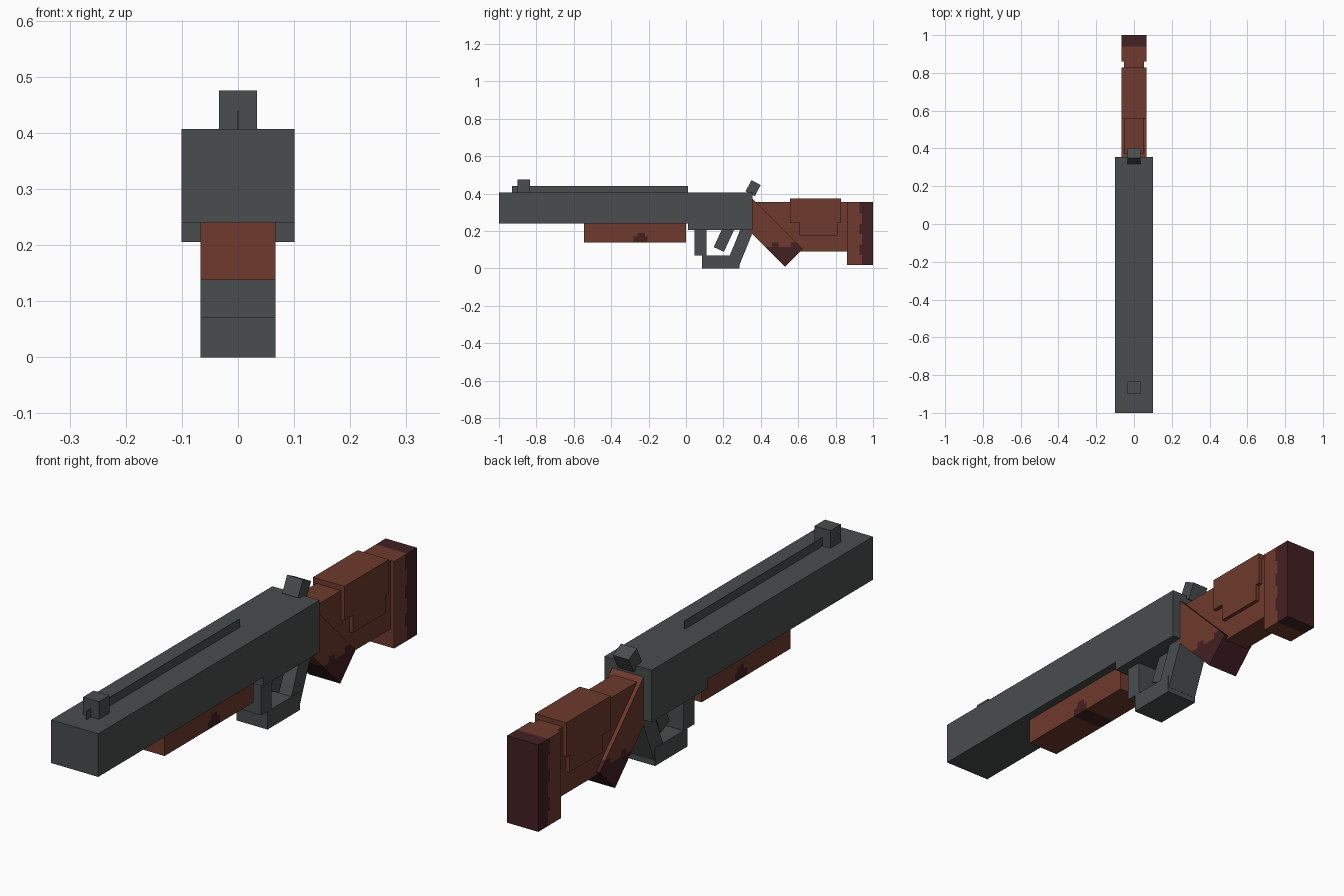
import bpy, bmesh
from math import radians, sin, cos
from mathutils import Vector

old = bpy.data.objects.get("Cube")
if old:
    bpy.data.objects.remove(old, do_unlink=True)


def material(name, rgb):
    m = bpy.data.materials.new(name)
    m.use_nodes = True
    m.diffuse_color = (*rgb, 1)
    m.node_tree.nodes["Principled BSDF"].inputs["Base Color"].default_value = (*rgb, 1)
    return m


STEEL = material("gunmetal grey", (0.066, 0.074, 0.074))
WOOD = material("red brown wood", (0.156, 0.042, 0.026))
DARK = material("dark worn wood", (0.054, 0.014, 0.016))


def prism(name, profile, half, mat, cuts=(), is_dark=None):
    """Extrude a side profile of (y, z) points across x, optionally painting faces by a rule."""
    bm = bmesh.new()
    face = bm.faces.new([bm.verts.new((-half, y, z)) for y, z in profile])
    ext = bmesh.ops.extrude_face_region(bm, geom=[face])
    moved = [v for v in ext["geom"] if isinstance(v, bmesh.types.BMVert)]
    bmesh.ops.translate(bm, verts=moved, vec=(2 * half, 0, 0))
    for axis, value in cuts:
        normal = Vector((0, axis == "y", axis == "z"))
        bmesh.ops.bisect_plane(bm, geom=bm.verts[:] + bm.edges[:] + bm.faces[:],
                               plane_co=normal * value, plane_no=normal)
    bmesh.ops.recalc_face_normals(bm, faces=bm.faces[:])
    if is_dark:
        for f in bm.faces:
            c = f.calc_center_median()
            f.material_index = int(is_dark(c.y, c.z))
    mesh = bpy.data.meshes.new(name)
    bm.to_mesh(mesh)
    bm.free()
    mesh.materials.append(mat)
    if is_dark:
        mesh.materials.append(DARK)
    obj = bpy.data.objects.new(name, mesh)
    bpy.context.collection.objects.link(obj)
    return obj


def box(y0, y1, z0, z1):
    return [(y0, z0), (y1, z0), (y1, z1), (y0, z1)]


def tilted(y, z, width, height, degrees):
    """Rectangle centred on (y, z) with its top leaning to the back."""
    a = radians(degrees)
    return [(y + u * cos(a) + v * sin(a), z - u * sin(a) + v * cos(a))
            for u, v in box(-width / 2, width / 2, -height / 2, height / 2)]


# Metal parts
prism("barrel", box(-1, 0.01, 0.24, 0.407), 0.101, STEEL)
prism("receiver", box(0.01, 0.355, 0.205, 0.407), 0.101, STEEL)
prism("sight_rib", box(-0.93, 0.01, 0.40, 0.44), 0.001, STEEL)
prism("front_sight", box(-0.90, -0.835, 0.40, 0.475), 0.034, STEEL)
prism("hammer", tilted(0.359, 0.429, 0.056, 0.067, 27), 0.034, STEEL)
prism("guard_front_post", box(0.045, 0.11, 0.07, 0.21), 0.067, STEEL)
prism("guard_bottom_bar", box(0.085, 0.285, 0, 0.07), 0.067, STEEL)
prism("guard_rear_lever", tilted(0.293, 0.125, 0.067, 0.20, 22), 0.065, STEEL)
prism("trigger", tilted(0.205, 0.165, 0.06, 0.14, 25), 0.034, STEEL)

# Wooden forend with a worn spot running underneath
prism("forend", box(-0.545, 0, 0.138, 0.24), 0.067, WOOD,
      [("y", -0.28), ("y", -0.26), ("y", -0.22), ("y", -0.205), ("z", 0.17), ("z", 0.19)],
      lambda y, z: -0.28 < y < -0.205 and z < 0.17 or -0.26 < y < -0.22 and z < 0.19)

# Stock body, kept behind the slanted grip
prism("stock_body", [(0.355, 0.355), (0.86, 0.355), (0.86, 0.09), (0.60, 0.09), (0.355, 0.31)],
      0.052, WOOD)

# Slanted grip with a worn lower end
prism("grip", tilted(0.443, 0.190, 0.134, 0.38, -45), 0.067, WOOD,
      [("z", 0.115), ("z", 0.138), ("y", 0.46), ("y", 0.495), ("y", 0.56)],
      lambda y, z: z < 0.115 or z < 0.138 and (0.46 < y < 0.495 or y > 0.56))

# Cheek piece wrapped over the stock, stepped along its lower edge
prism("cheek_piece", [(0.555, 0.375), (0.828, 0.375), (0.828, 0.243), (0.81, 0.243),
                      (0.81, 0.175), (0.607, 0.175), (0.607, 0.243), (0.555, 0.243)], 0.067, WOOD)

# Butt block with a dark, uneven back band
STEP = 0.055
prism("butt", box(0.86, 1, 0.018, 0.355), 0.067, WOOD,
      [("y", 0.928), ("y", 0.94)] + [("z", 0.018 + STEP * i) for i in range(1, 6)],
      lambda y, z: y > 0.94 or y > 0.928 and int((z - 0.018) / STEP) % 2 == 1)
